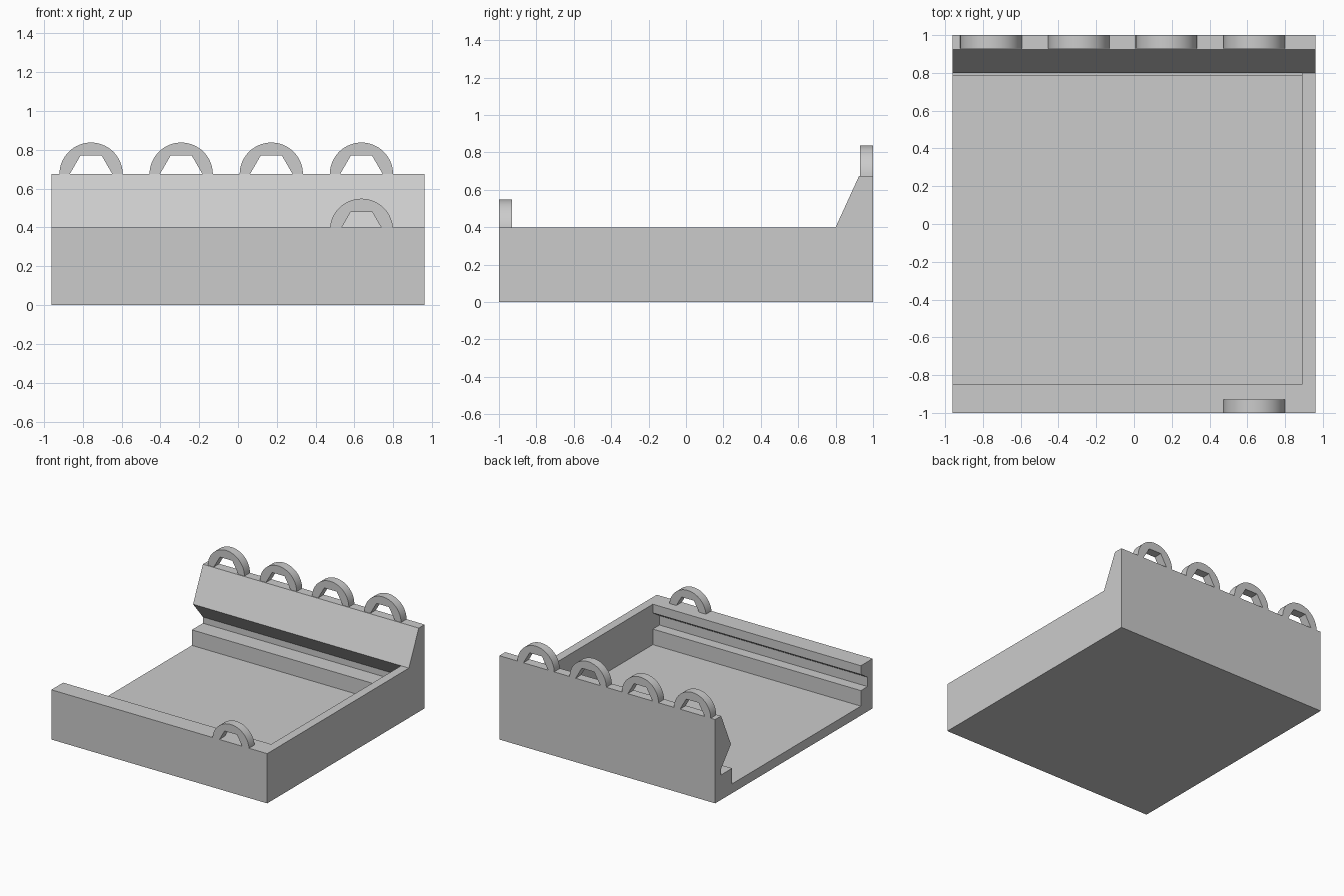
import bpy, bmesh, math

cube = bpy.data.objects.get("Cube")
if cube:
    bpy.data.objects.remove(cube)

grey = bpy.data.materials.new("plain_grey")
grey.use_nodes = True
grey.diffuse_color = (0.6, 0.6, 0.6, 1)
grey.node_tree.nodes["Principled BSDF"].inputs["Base Color"].default_value = (0.6, 0.6, 0.6, 1)


def finish(bm, name):
    bmesh.ops.remove_doubles(bm, verts=bm.verts, dist=1e-5)
    bmesh.ops.recalc_face_normals(bm, faces=bm.faces)
    mesh = bpy.data.meshes.new(name)
    bm.to_mesh(mesh)
    bm.free()
    mesh.materials.append(grey)
    obj = bpy.data.objects.new(name, mesh)
    bpy.context.collection.objects.link(obj)
    return obj


# Tray: one profile run along x, open at -x and closed by a thin wall at +x
OPEN, WALL, END = -0.96, 0.89, 0.96
RIM, TOP, FLOOR, STEP = 0.40, 0.674, 0.075, 0.20
outer = [(0.8, RIM), (0.925, TOP), (1, TOP), (1, 0), (-1, 0), (-1, RIM)]
inner = [(-0.85, RIM), (-0.85, 0.33), (-0.935, 0.275), (-0.935, STEP), (-0.85, STEP),
         (-0.85, FLOOR), (0.785, FLOOR), (0.785, STEP), (0.925, STEP), (0.925, 0.25), (0.8, RIM)]

bm = bmesh.new()


def face(points):
    bm.faces.new([bm.verts.new(p) for p in points])


def section(profile, x):
    return [(x, y, z) for y, z in profile]


def sweep(profile, x0, x1):
    for a, b in zip(profile, profile[1:]):
        face([(x0, *a), (x1, *a), (x1, *b), (x0, *b)])


face(section(outer + inner[:-1], OPEN))   # open end
face(section(outer, END))                 # outside of the side wall
face(section(inner, WALL))                # inside of the side wall
sweep(inner, OPEN, WALL)                  # floor, steps and grooves
sweep(outer[1:], OPEN, END)               # back, underside and front
back, ridge, lip = outer[0], outer[1], inner[0]
face([(OPEN, *back), (WALL, *back), (END, *back), (END, *ridge), (OPEN, *ridge)])
face([(OPEN, -1, RIM), (END, -1, RIM), (END, *back), (WALL, *back),
      (WALL, *lip), (OPEN, *lip)])        # L-shaped rim
finish(bm, "tray")


# Hinge loops: half rings with a half-hexagon hole
def hinge_loop(name, x, y0, base, sink=0.0, radius=0.163, hole=0.11, depth=0.07):
    def arc(r, sides):
        angles = [math.pi * i / sides for i in range(sides + 1)]
        return [(x + r * math.cos(a), y0, base - sink + r * math.sin(a)) for a in angles]
    ring = bmesh.new()
    ring.faces.new([ring.verts.new(p) for p in arc(radius, 32) + arc(hole, 3)[::-1]])
    new = bmesh.ops.extrude_face_region(ring, geom=ring.faces[:], use_keep_orig=True)["geom"]
    moved = [v for v in new if isinstance(v, bmesh.types.BMVert)]
    bmesh.ops.translate(ring, verts=moved, vec=(0, depth, 0))
    if sink:
        bmesh.ops.bisect_plane(ring, geom=ring.verts[:] + ring.edges[:] + ring.faces[:],
                               plane_co=(0, 0, base), plane_no=(0, 0, 1), clear_inner=True)
    obj = finish(ring, name)
    bpy.ops.object.select_all(action="DESELECT")
    obj.select_set(True)
    bpy.context.view_layer.objects.active = obj
    bpy.ops.object.shade_smooth_by_angle(angle=math.radians(30))


for i in range(4):
    hinge_loop(f"back_loop_{i + 1}", -0.757 + i * 0.4643, 0.93, TOP)
hinge_loop("front_loop", 0.636, -1, RIM, sink=0.015)
